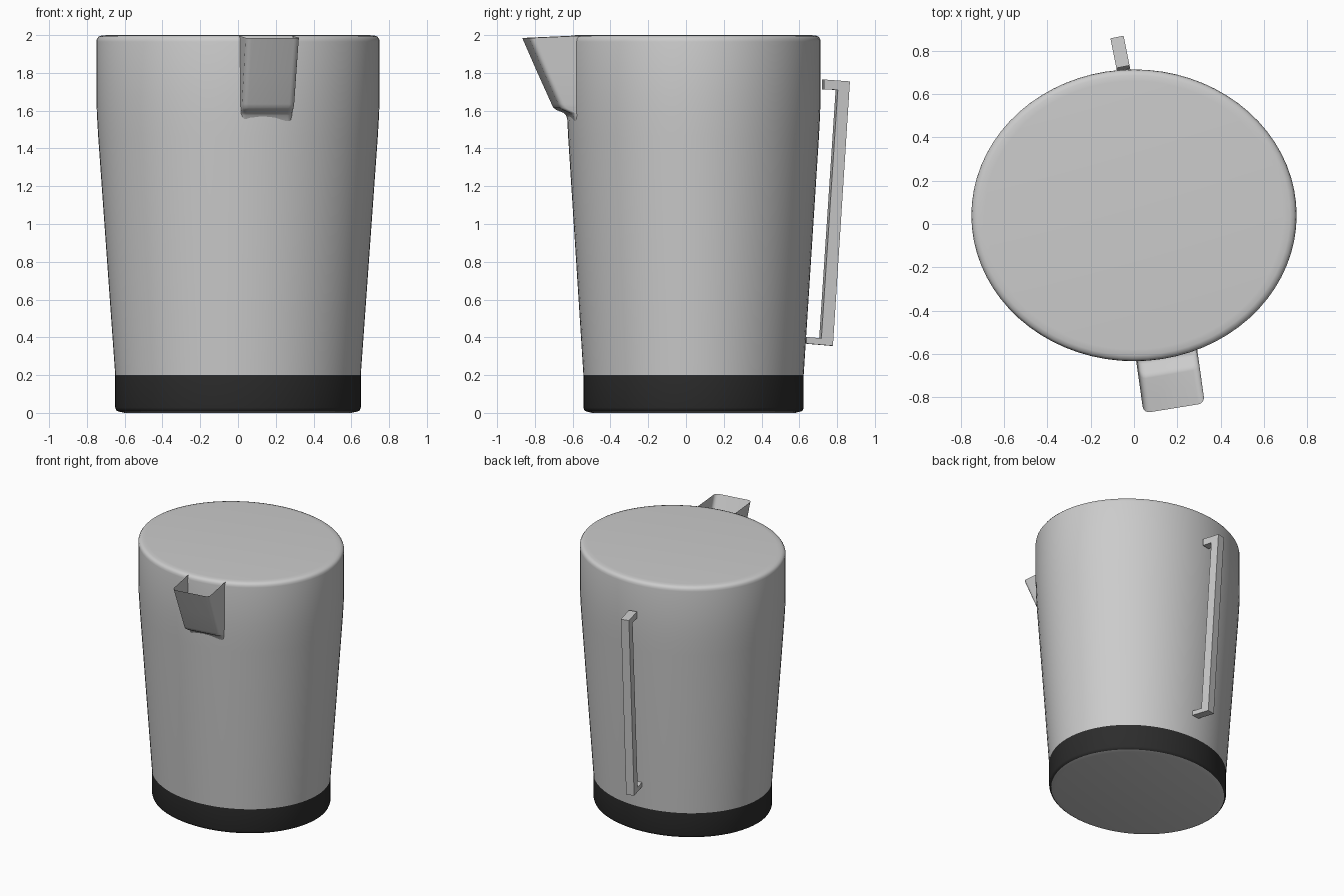
import bpy, bmesh, math
from mathutils import Vector

if "Cube" in bpy.data.objects:
    bpy.data.objects.remove(bpy.data.objects["Cube"])

SEG = 72
CY, RATIO = 0.04, 0.897   # oval centre and depth/width ratio


def finish(name, bm, angle=None, mat=None):
    bmesh.ops.recalc_face_normals(bm, faces=bm.faces)
    me = bpy.data.meshes.new(name)
    bm.to_mesh(me)
    bm.free()
    ob = bpy.data.objects.new(name, me)
    bpy.context.collection.objects.link(ob)
    if mat:
        me.materials.append(mat)
    if angle:
        bpy.ops.object.select_all(action='DESELECT')
        ob.select_set(True)
        bpy.context.view_layer.objects.active = ob
        bpy.ops.object.shade_smooth_by_angle(angle=math.radians(angle))
    return ob


def loft(bm, rows, closed):
    rings = [[bm.verts.new(p) for p in row] for row in rows]
    for a, b in zip(rings, rings[1:]):
        n = len(a)
        for i in range(n if closed else n - 1):
            j = (i + 1) % n
            bm.faces.new((a[i], a[j], b[j], b[i]))
    return rings


def oval(name, profile, cap_bottom=False, cap_top=False, mat=None):
    rows = [[(r * math.cos(t), CY + r * RATIO * math.sin(t), z)
             for t in (2 * math.pi * i / SEG for i in range(SEG))]
            for r, z in profile]
    bm = bmesh.new()
    rings = loft(bm, rows, True)
    if cap_bottom:
        bm.faces.new(rings[0][::-1])
    if cap_top:
        bm.faces.new(rings[-1])
    return finish(name, bm, 40, mat)


dark = bpy.data.materials.new("dark_base")
dark.diffuse_color = (0.025, 0.025, 0.025, 1)
dark.use_nodes = True
dark.node_tree.nodes["Principled BSDF"].inputs["Base Color"].default_value = dark.diffuse_color

# Tapered body with closed, softly rounded top
oval("body", [(0.65, 0.2), (0.74, 1.46), (0.747, 1.58), (0.75, 1.68), (0.75, 1.965),
              (0.747, 1.98), (0.738, 1.992), (0.72, 1.998), (0.69, 2.0)], cap_top=True)

# Dark band around the foot and the grey underside
oval("base_band", [(0.635, 0.008), (0.645, 0.014), (0.65, 0.028), (0.65, 0.2)], mat=dark)
oval("base_plate", [(0.60, 0.0), (0.635, 0.008)], cap_bottom=True)

# Spout: open-topped channel lofted from U-shaped sections
U = Vector((0.987, 0.16, 0))
D = Vector((0.14, -0.99, 0))
C = Vector((0.15, -0.60, 0))


def u_section(depth, half, z, back=-0.05, r=0.03):
    r = min(r, (depth - back) * 0.5)
    pts = [(-half, back)]
    for side, start in ((-1, 180), (1, 90)):
        for k in range(5):
            a = math.radians(start - k * 22.5)
            pts.append((side * (half - r) + r * math.cos(a), depth - r + r * math.sin(a)))
    pts.append((half, back))
    return [C + U * u + D * d + Vector((0, 0, z + (0.012 if z > 1.95 and d < 0.05 else 0)))
            for u, d in pts]


bm = bmesh.new()
loft(bm, [u_section(d, h, z) for d, h, z in
          [(0.252, 0.143, 1.986), (0.17, 0.141, 1.80), (0.095, 0.14, 1.635),
           (0.085, 0.138, 1.615), (0.068, 0.137, 1.603), (0.03, 0.138, 1.588),
           (0.018, 0.14, 1.575), (0.005, 0.14, 1.545)]], False)
finish("spout", bm, 50)

# Handle: slanted bracket profile, extruded sideways
side = Vector((0.98, 0.19, 0)) * 0.031
profile = [(0.725, 1.765), (0.862, 1.755), (0.772, 0.355), (0.632, 0.367),
           (0.632, 0.402), (0.711, 0.395), (0.798, 1.71), (0.725, 1.713)]
bm = bmesh.new()
path = [Vector((-0.05 - (y - 0.72) * 0.2, y, z)) for y, z in profile]
rings = loft(bm, [[p - side for p in path], [p + side for p in path]], True)
for ring in rings:
    bm.faces.new(ring)
finish("handle", bm)
